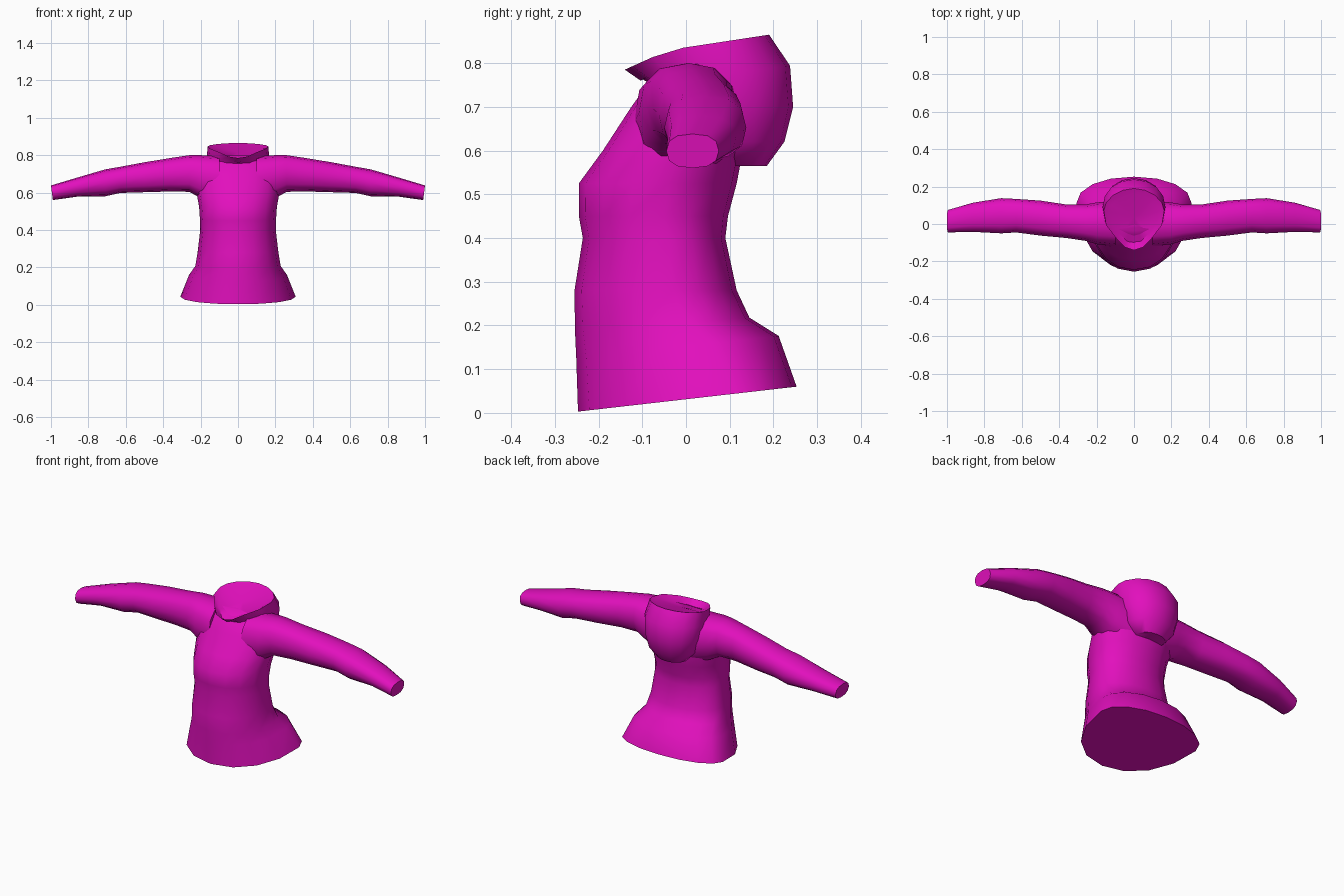
import bpy, bmesh, math

old = bpy.data.objects.get("Cube")
if old:
    bpy.data.objects.remove(old, do_unlink=True)

fabric = bpy.data.materials.new("magenta fabric")
fabric.use_nodes = True
COLOUR = (0.76, 0.005, 0.51, 1)
fabric.diffuse_color = COLOUR
shader = fabric.node_tree.nodes["Principled BSDF"]
shader.inputs["Base Color"].default_value = COLOUR
shader.inputs["Roughness"].default_value = 0.8


def oval(n, power=2.0):
    """Unit superellipse, starting at +u and turning toward +v."""
    pts = []
    for i in range(n):
        c, s = (f(2 * math.pi * i / n) for f in (math.cos, math.sin))
        pts.append((math.copysign(abs(c) ** (2 / power), c),
                    math.copysign(abs(s) ** (2 / power), s)))
    return pts


def loft(name, rings, tip=None, angle=55):
    """Skin rings of points, close both ends; tip makes the last end a fan."""
    bm = bmesh.new()
    loops = [[bm.verts.new(p) for p in ring] for ring in rings]
    n = len(loops[0])
    for a, b in zip(loops, loops[1:]):
        for i in range(n):
            j = (i + 1) % n
            bm.faces.new((a[i], a[j], b[j], b[i]))
    bm.faces.new(loops[0][::-1])
    if tip:
        t = bm.verts.new(tip)
        for i in range(n):
            bm.faces.new((loops[-1][i], loops[-1][(i + 1) % n], t))
    else:
        bm.faces.new(loops[-1])
    bmesh.ops.recalc_face_normals(bm, faces=bm.faces)
    mesh = bpy.data.meshes.new(name)
    bm.to_mesh(mesh)
    bm.free()
    mesh.materials.append(fabric)
    ob = bpy.data.objects.new(name, mesh)
    bpy.context.collection.objects.link(ob)
    bpy.ops.object.select_all(action='DESELECT')
    ob.select_set(True)
    bpy.context.view_layer.objects.active = ob
    bpy.ops.object.shade_smooth_by_angle(angle=math.radians(angle))
    return ob


def body_ring(z, half_width, front, back, widest, tilt=0.0, power=2.1):
    """Level section whose widest point lies at y = widest."""
    ring = []
    for u, v in oval(16, power):
        y = widest + v * ((back - widest) if v > 0 else (widest - front))
        ring.append((u * half_width, y, z + tilt * (y - front)))
    return ring


# Torso: flared tilted hem, waist, bust and sloping shoulders
torso = [
    # z, half width, front y, back y, widest y, tilt
    (0.003, 0.308, -0.247, 0.253, 0.11, 0.114),
    (0.125, 0.262, -0.251, 0.212, 0.06, 0.11),
    (0.19, 0.228, -0.254, 0.145, 0.0, 0.07),
    (0.28, 0.216, -0.255, 0.116, -0.03, 0.0),
    (0.40, 0.202, -0.236, 0.09, -0.04, 0.0),
    (0.45, 0.203, -0.245, 0.096, -0.05, 0.0),
    (0.525, 0.208, -0.245, 0.116, -0.04, 0.0),
    (0.60, 0.222, -0.19, 0.13, -0.01, 0.0),
    (0.70, 0.225, -0.125, 0.13, 0.01, 0.0),
    (0.76, 0.205, -0.082, 0.11, 0.015, 0.0),
    (0.798, 0.16, -0.035, 0.07, 0.02, 0.0),
]
loft("torso", [body_ring(*row) for row in torso])

# Sleeves: tapering from the shoulder to a slanted cuff
sleeve = [
    # x, front y, back y, bottom z, top z
    (0.10, -0.12, 0.125, 0.53, 0.795),
    (0.20, -0.108, 0.115, 0.57, 0.80),
    (0.26, -0.09, 0.104, 0.604, 0.80),
    (0.36, -0.075, 0.104, 0.606, 0.785),
    (0.50, -0.062, 0.125, 0.602, 0.762),
    (0.63, -0.045, 0.134, 0.598, 0.738),
    (0.71, -0.05, 0.138, 0.58, 0.724),
    (0.86, -0.042, 0.114, 0.578, 0.68),
    (0.995, -0.045, 0.075, 0.56, 0.638),
]
for side, label in ((1, "left"), (-1, "right")):
    rings = []
    for x, y0, y1, z0, z1 in sleeve:
        slant = 0.005 if x > 0.9 else 0
        rings.append([(side * (x + v * slant),
                       (y0 + y1) / 2 + u * (y1 - y0) / 2,
                       (z0 + z1) / 2 + v * (z1 - z0) / 2)
                      for u, v in oval(12, 2.5)])
    loft(label + "_sleeve", rings)

# Hood: drooping bag behind the neck, rim rising to the back
bag = [
    # z, half width, front y, back y, widest y, tilt
    (0.565, 0.085, 0.06, 0.185, 0.12, 0.0),
    (0.62, 0.135, 0.02, 0.225, 0.11, 0.0),
    (0.70, 0.16, -0.04, 0.245, 0.10, 0.0),
    (0.755, 0.168, -0.085, 0.238, 0.09, 0.12),
]
hood = [body_ring(*row) for row in bag]


def rim_height(y):
    """Rim drops quickly toward the pointed front."""
    return 0.83 + (y + 0.04) * (0.152 if y > -0.04 else 0.45)


rim = []
for x, y, z in body_ring(0, 0.162, -0.14, 0.19, 0.07, 0, 1.9):
    if y < -0.02:
        x *= 0.85
    rim.append((x, y, rim_height(y)))
hood.append(rim)

# Opening dips gently, deepest behind the front point
dip = [(x * 0.8, 0.04 + (y - 0.04) * 0.8,
        rim_height(y) - (0.025 if y < 0 else 0.012)) for x, y, z in rim]
hood.append(dip)
loft("hood", hood, tip=(0, 0.04, 0.815), angle=50)
